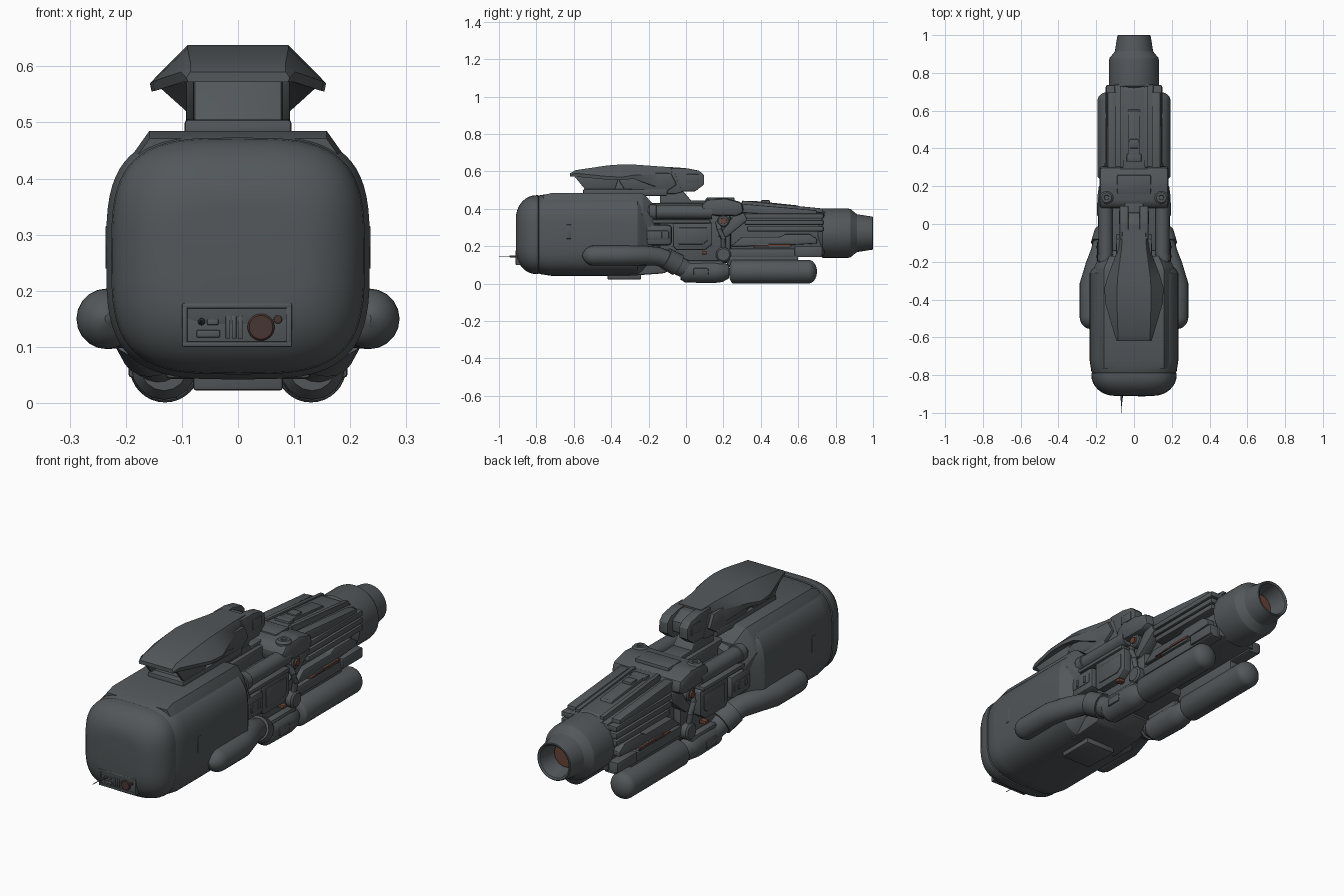
import bpy
import bmesh
from math import sin, cos, pi, copysign
from mathutils import Vector

if "Cube" in bpy.data.objects:
    bpy.data.objects.remove(bpy.data.objects["Cube"])


def material(name, colour):
    mat = bpy.data.materials.new(name)
    mat.use_nodes = True
    mat.diffuse_color = colour
    mat.node_tree.nodes["Principled BSDF"].inputs["Base Color"].default_value = colour
    return mat


steel = material("dark steel grey", (.085, .096, .102, 1))
copper = material("dull copper", (.14, .058, .04, 1))
brown = material("dark red brown", (.064, .037, .032, 1))


def loft(name, rings, mat=steel, mirror=False, bevel=0):
    """Skin a list of closed rings, cap the ends, optionally mirror over x."""
    bm = bmesh.new()
    rows = [[bm.verts.new(p) for p in ring] for ring in rings]
    count = len(rows[0])
    for a, b in zip(rows, rows[1:]):
        for i in range(count):
            j = (i + 1) % count
            bm.faces.new((a[i], a[j], b[j], b[i]))
    bm.faces.new(rows[0])
    bm.faces.new(rows[-1])
    bmesh.ops.recalc_face_normals(bm, faces=bm.faces)
    if bevel:
        bmesh.ops.bevel(bm, geom=bm.edges[:], offset=bevel, segments=2,
                        profile=.5, affect='EDGES', clamp_overlap=True)
    mesh = bpy.data.meshes.new(name)
    bm.to_mesh(mesh)
    bm.free()
    mesh.materials.append(mat)
    obj = bpy.data.objects.new(name, mesh)
    bpy.context.collection.objects.link(obj)
    bpy.ops.object.select_all(action='DESELECT')
    obj.select_set(True)
    bpy.context.view_layer.objects.active = obj
    bpy.ops.object.shade_smooth_by_angle(angle=pi / 7)
    if mirror:
        obj.modifiers.new("Mirror", 'MIRROR')
    return obj


def side(name, outline, x0, x1, **kw):
    """Side outline (y, z) extruded across x."""
    return loft(name, [[(x, y, z) for y, z in outline] for x in (x0, x1)], **kw)


def box(name, x, y, z, bevel=.006, **kw):
    corners = [(y[0], z[0]), (y[1], z[0]), (y[1], z[1]), (y[0], z[1])]
    return side(name, corners, x[0], x[1], bevel=bevel, **kw)


def lathe(name, profile, centre, axis='Y', sides=32, **kw):
    """Revolve (distance, radius) pairs around an axis through the centre."""
    def place(d, r, t):
        u, v = r * cos(t), r * sin(t)
        return Vector(centre) + Vector({'X': (d, u, v), 'Y': (u, d, v), 'Z': (u, v, d)}[axis])
    return loft(name, [[place(d, r, 2 * pi * i / sides) for i in range(sides)]
                       for d, r in profile], **kw)


def hose(name, path, sides=20, **kw):
    """Sweep a circle of varying radius through (x, y, z, radius) points."""
    pts = [Vector(p[:3]) for p in path]
    rings = []
    for i, p in enumerate(pts):
        tangent = pts[min(i + 1, len(pts) - 1)] - pts[max(i - 1, 0)]
        u = tangent.cross(Vector((0, 0, 1))).normalized()
        v = u.cross(tangent).normalized()
        rings.append([p + path[i][3] * (u * cos(2 * pi * k / sides) + v * sin(2 * pi * k / sides))
                      for k in range(sides)])
    return loft(name, rings, **kw)


def squircle(y, inset, width=.235, height=.22, mid=.262, power=2 / 3.4, sides=64):
    ring = []
    for i in range(sides):
        c, s = cos(2 * pi * i / sides), sin(2 * pi * i / sides)
        ring.append((copysign(abs(c) ** power, c) * (width - inset), y,
                     mid + copysign(abs(s) ** power, s) * (height - inset)))
    return ring


def mirrored_ring(y, half):
    """Closed ring from the (x, z) points of its left half."""
    return [(x, y, z) for x, z in half] + [(-x, y, z) for x, z in reversed(half)]


# Main body: rounded nose cap, long shell, shoulder deck
arc = [pi / 2 * i / 8 for i in range(9)]
loft("nose_cap", [squircle(-.80 - .11 * cos(a), .009 + .125 * (1 - sin(a))) for a in arc]
     + [squircle(-.79, .009), squircle(-.785, .016)])
loft("body_shell", [squircle(y, i) for y, i in
                    ((-.795, .018), (-.78, .009), (-.72, 0), (-.26, 0), (-.24, .012), (-.2, .05), (-.14, .08))])
deck = [(.158, .485), (.19, .44), (.212, .38), (.2, .3)]
loft("shoulder_deck", [mirrored_ring(y, [(x - taper, z - drop) for x, z in deck]) for y, drop, taper in (
    (-.765, .014, 0), (-.72, 0, 0), (-.24, 0, 0), (-.225, .006, .004), (-.17, .065, .028))])
box("belly_plate", (-.08, .08), (-.42, -.24), (.022, .08))
side("belly_slope", [(-.3, .042), (-.12, .055), (-.02, .1), (-.02, .2), (-.3, .2)], -.13, .13, bevel=.01)
box("side_slot", (.2, .2365), (-.64, -.615), (.24, .315), mirror=True, bevel=.001)

# Control panel on the nose, with antenna
for name, x, z in (("panel_top_rim", (-.1, .096), (.168, .178)), ("panel_bottom_rim", (-.1, .096), (.1, .11)),
                   ("panel_left_rim", (.086, .096), (.1, .178)), ("panel_right_rim", (-.1, -.09), (.1, .178))):
    box(name, x, (-.911, -.86), z, bevel=.003)
box("panel_bed", (-.095, .092), (-.905, -.86), (.104, .174), bevel=.002)
lathe("panel_dial", [(-.912, .021), (-.909, .024), (-.9, .024)], (.041, 0, .135), mat=brown)
lathe("panel_button", [(-.911, .007), (-.9, .008)], (.071, 0, .149), sides=16, mat=brown)
for i in range(3):
    box("panel_rib", (-.022 + .011 * i, -.014 + .011 * i), (-.91, -.9), (.115, .155), bevel=.001)
box("panel_key", (-.074, -.032), (-.91, -.9), (.117, .13), bevel=.002)
box("panel_switch", (-.055, -.035), (-.91, -.9), (.139, .149), bevel=.002)
lathe("panel_knob", [(-.912, .006), (-.9, .007)], (-.065, 0, .145), sides=12)
hose("antenna", [(-.065, -.9, .145, .006), (-.065, -.94, .146, .005), (-.066, -.945, .146, .002),
                 (-.068, -1, .146, .0015)], sides=8)

# Sight unit on top: pedestal, swept hood, rear sensor
side("sight_pedestal", [(-.53, .48), (-.51, .52), (-.46, .595), (-.06, .595), (-.02, .49), (-.06, .48)],
     -.078, .078, bevel=.004)
side("pedestal_cheek", [(-.6, .578), (-.54, .505), (-.38, .505), (-.35, .59), (-.5, .6)],
     .078, .093, mirror=True, bevel=.003)
box("pedestal_foot", (-.095, .095), (-.55, -.1), (.47, .505))
loft("sight_hood", [
    mirrored_ring(y, [(crown, top), (wing, tip), (wing - .003, base), (min(.085, wing - .008), inner)])
    for y, top, crown, wing, tip, base, inner in (
        (-.62, .59, .085, .092, .58, .572, .572), (-.59, .607, .085, .102, .59, .572, .574),
        (-.42, .632, .09, .152, .573, .556, .588), (-.34, .638, .09, .157, .57, .555, .588),
        (-.28, .637, .086, .14, .58, .56, .575), (-.13, .626, .066, .084, .585, .51, .505),
        (-.03, .62, .06, .072, .585, .5, .498))])
side("hood_side_panel", [(-.37, .57), (-.33, .505), (-.1, .495), (-.05, .53), (-.08, .59), (-.3, .595)],
     .06, .093, mirror=True, bevel=.005)
side("rear_sensor", [(-.08, .618), (.005, .617), (.07, .604), (.096, .58), (.096, .53), (.05, .494), (-.06, .494)],
     .03, .076, mirror=True, bevel=.003)
side("sensor_bridge", [(-.08, .612), (.0, .612), (.06, .58), (.06, .53), (.02, .51), (-.08, .5)], -.04, .04, bevel=.004)
box("sensor_inset", (.07, .08), (.0, .07), (.54, .585), mirror=True, bevel=.003)
side("sight_strut", [(-.14, .5), (-.02, .5), (.04, .43), (.04, .4), (-.14, .4)], -.05, .05, bevel=.005)

# Middle section: core, panels and pipes
box("core", (-.14, .14), (-.2, .24), (.11, .37), bevel=.02)
box("core_spine", (-.07, .07), (-.2, .14), (.34, .43), bevel=.012)
lathe("upper_pipe", [(-.24, .037), (.14, .037)], (.15, 0, .382), sides=24, mirror=True)
lathe("pipe_collar", [(-.2, .03), (-.195, .042), (-.16, .042), (-.155, .03)], (.15, 0, .382), mirror=True)
box("rounded_hatch", (.13, .192), (-.235, -.075), (.205, .315), bevel=.018, mirror=True)
box("hatch_inset", (.18, .196), (-.21, -.09), (.235, .285), bevel=.008, mirror=True)
for y in (-.18, -.13):
    box("hatch_bar", (.19, .2), (y, y + .015), (.243, .277), bevel=.002, mirror=True)
side("side_panel", [(-.07, .2), (-.05, .18), (.1, .18), (.14, .21), (.14, .32), (.12, .335), (-.07, .335)],
     .12, .175, mirror=True, bevel=.006)
side("side_panel_inset", [(-.04, .21), (.09, .21), (.115, .23), (.115, .3), (-.04, .3)],
     .17, .179, mirror=True, bevel=.004)
box("panel_rail", (.12, .186), (-.25, .13), (.322, .342), mirror=True)
box("copper_stud", (.15, .182), (.085, .112), (.157, .173), bevel=.002, mirror=True, mat=copper)

# Clamp block
side("clamp_block", [(.09, .365), (.08, .42), (.11, .45), (.21, .458), (.3, .435), (.31, .38), (.27, .36)],
     -.183, .183, bevel=.018)
box("clamp_notch", (-.05, .05), (.02, .13), (.4, .445))
box("clamp_ridge", (-.09, .09), (.16, .26), (.43, .461), bevel=.008)
lathe("clamp_bolt", [(.42, .036), (.452, .036), (.462, .026), (.462, .014), (.455, .012)],
      (.145, .14, 0), axis='Z', sides=20, mirror=True)
lathe("elbow_pivot", [(.11, .032), (.165, .032), (.17, .026)], (0, .2, .335), axis='X', mirror=True)
lathe("pivot_cap", [(.16, .018), (.178, .016)], (0, .2, .335), axis='X', sides=16, mirror=True, mat=copper)
side("diagonal_strut", [(.17, .25), (.22, .25), (.33, .34), (.31, .38), (.25, .36)], .1, .155, mirror=True, bevel=.008)
hose("small_cable", [(.15, .17, .33, .014), (.165, .18, .29, .014), (.165, .2, .24, .014), (.15, .2, .16, .014)],
     sides=12, mirror=True)
lathe("lower_pivot", [(.1, .04), (.165, .04), (.172, .032)], (0, .2, .155), axis='X', mirror=True)

# Barrel housing with slats and rails
side("barrel_core", [(.2, .15), (.74, .15), (.74, .38), (.2, .42)], -.105, .105, bevel=.012)
side("barrel_top", [(.28, .4), (.29, .435), (.71, .398), (.75, .38), (.75, .35), (.28, .35)], -.075, .075, bevel=.005)
side("top_rail", [(.28, .38), (.29, .428), (.7, .392), (.7, .36)], .095, .14, mirror=True, bevel=.005)
side("top_fin", [(.3, .42), (.3, .444), (.73, .402), (.73, .385)], .055, .075, mirror=True, bevel=.003)
side("top_wedge", [(.32, .42), (.36, .443), (.6, .418), (.62, .38)], -.032, .032, bevel=.005)
box("top_latch", (-.04, .04), (.33, .37), (.41, .443))
box("top_latch_bar", (-.025, .025), (.4, .45), (.41, .446))
for z in (.28, .314, .348):
    box("side_slat", (.09, .148), (.3 + .4 * (.348 - z), .735), (z, z + .026), mirror=True, bevel=.005)
side("side_rail", [(.24, .2), (.3, .25), (.5, .25), (.53, .265), (.66, .265), (.7, .24), (.7, .215), (.45, .2)],
     .09, .14, mirror=True, bevel=.005)
side("rail_insert", [(.38, .212), (.55, .212), (.57, .2), (.55, .19), (.36, .19)], .1, .146, mirror=True, bevel=.002)
box("copper_strip", (.13, .151), (.44, .56), (.201, .211), mirror=True, bevel=.001, mat=copper)
box("copper_line", (.13, .151), (.33, .44), (.199, .203), mirror=True, bevel=.001, mat=copper)
box("lower_rail", (.08, .14), (.23, .73), (.142, .188), mirror=True)
box("front_bracket", (.08, .15), (.58, .73), (.15, .2), mirror=True)

# Muzzle with hollow mouth
lathe("muzzle", [(.7, .1), (.72, .122), (.73, .132), (.865, .132), (.88, .129), (.905, .108), (.915, .101),
                 (.998, .088), (1, .084), (.995, .076), (.9, .06)], (0, 0, .27), sides=40)
lathe("muzzle_core", [(.9, .058), (.915, .056), (.916, .03)], (0, 0, .27), mat=copper)

# Side hoses, lower joints and underslung cylinders
nose = [(.225 + .009 * sin(a), -.49 - .058 * cos(a), .15, .003 + .051 * sin(a)) for a in arc]
hose("side_hose", nose + [(.234, -.32, .15, .054), (.205, -.22, .15, .052), (.18, -.15, .145, .05),
                          (.165, -.09, .125, .05), (.145, -.03, .09, .05), (.135, .02, .07, .048)], mirror=True)
hose("hose_collar", [(.172, -.11, .136, .058), (.15, -.045, .1, .06)], mirror=True)
lathe("joint_block", [(-.03, .042), (-.005, .058), (.15, .061), (.195, .055), (.23, .035)], (.132, 0, .064),
      sides=16, mirror=True)
box("joint_inset", (.17, .195), (.04, .12), (.045, .083), mirror=True)
box("joint_saddle", (.08, .17), (.0, .2), (.08, .125), bevel=.012, mirror=True)
box("cylinder_hanger", (.08, .13), (.22, .6), (.09, .16), mirror=True)
ends = [(.045 * (1 - cos(a)), .062 * sin(a) + .001) for a in arc]
lathe("under_cylinder", [(.23 + d * .5, r) for d, r in ends] + [(.7 - d, r) for d, r in reversed(ends)],
      (.13, 0, .064), mirror=True)
